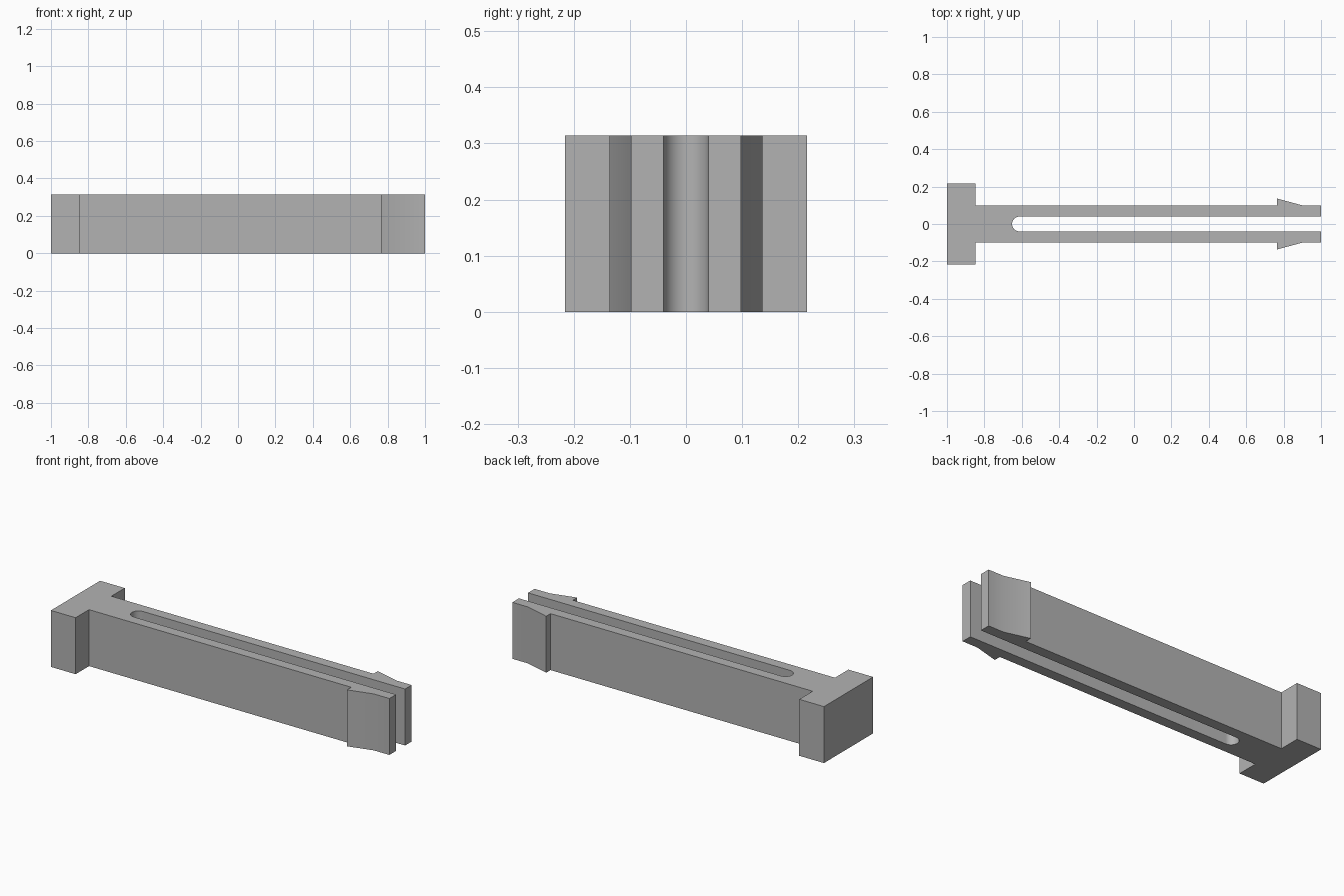
import bpy, bmesh, math

HEIGHT = 0.314
SLOT_R = 0.04       # half width of the slot and radius of its round end
SLOT_X = -0.612     # centre of the round end
ARC_STEPS = 16

old = bpy.data.objects.get("Cube")
if old:
    bpy.data.objects.remove(old, do_unlink=True)

# Single plain grey plastic
grey = bpy.data.materials.new("grey")
grey.use_nodes = True
colour = (0.45, 0.45, 0.45, 1)
grey.diffuse_color = colour
grey.node_tree.nodes["Principled BSDF"].inputs["Base Color"].default_value = colour

# Outer half outline: head, shank, barb, prong tip
half = [(-1, 0.216), (-0.848, 0.216), (-0.848, 0.098), (0.765, 0.098),
        (0.765, 0.136), (0.906, 0.098), (1, 0.098), (1, SLOT_R)]

# Round slot end, from the +y side to the -y side
arc = []
for i in range(ARC_STEPS + 1):
    a = math.pi / 2 + math.pi * i / ARC_STEPS
    arc.append((SLOT_X + SLOT_R * math.cos(a), SLOT_R * math.sin(a)))

outline = half + arc + [(x, -y) for x, y in reversed(half)]

# Extrude the outline into the split pin
bm = bmesh.new()
base = bm.faces.new([bm.verts.new((x, y, 0)) for x, y in outline])
top = bmesh.ops.extrude_face_region(bm, geom=[base], use_keep_orig=True)
verts = [g for g in top["geom"] if isinstance(g, bmesh.types.BMVert)]
bmesh.ops.translate(bm, verts=verts, vec=(0, 0, HEIGHT))
bmesh.ops.recalc_face_normals(bm, faces=bm.faces)
mesh = bpy.data.meshes.new("split_pin")
bm.to_mesh(mesh)
bm.free()
mesh.materials.append(grey)
pin = bpy.data.objects.new("split_pin", mesh)
bpy.context.collection.objects.link(pin)

# Smooth slot end and barb ramps, sharp corners elsewhere
bpy.ops.object.select_all(action='DESELECT')
pin.select_set(True)
bpy.context.view_layer.objects.active = pin
bpy.ops.object.shade_smooth_by_angle(angle=math.radians(30))
